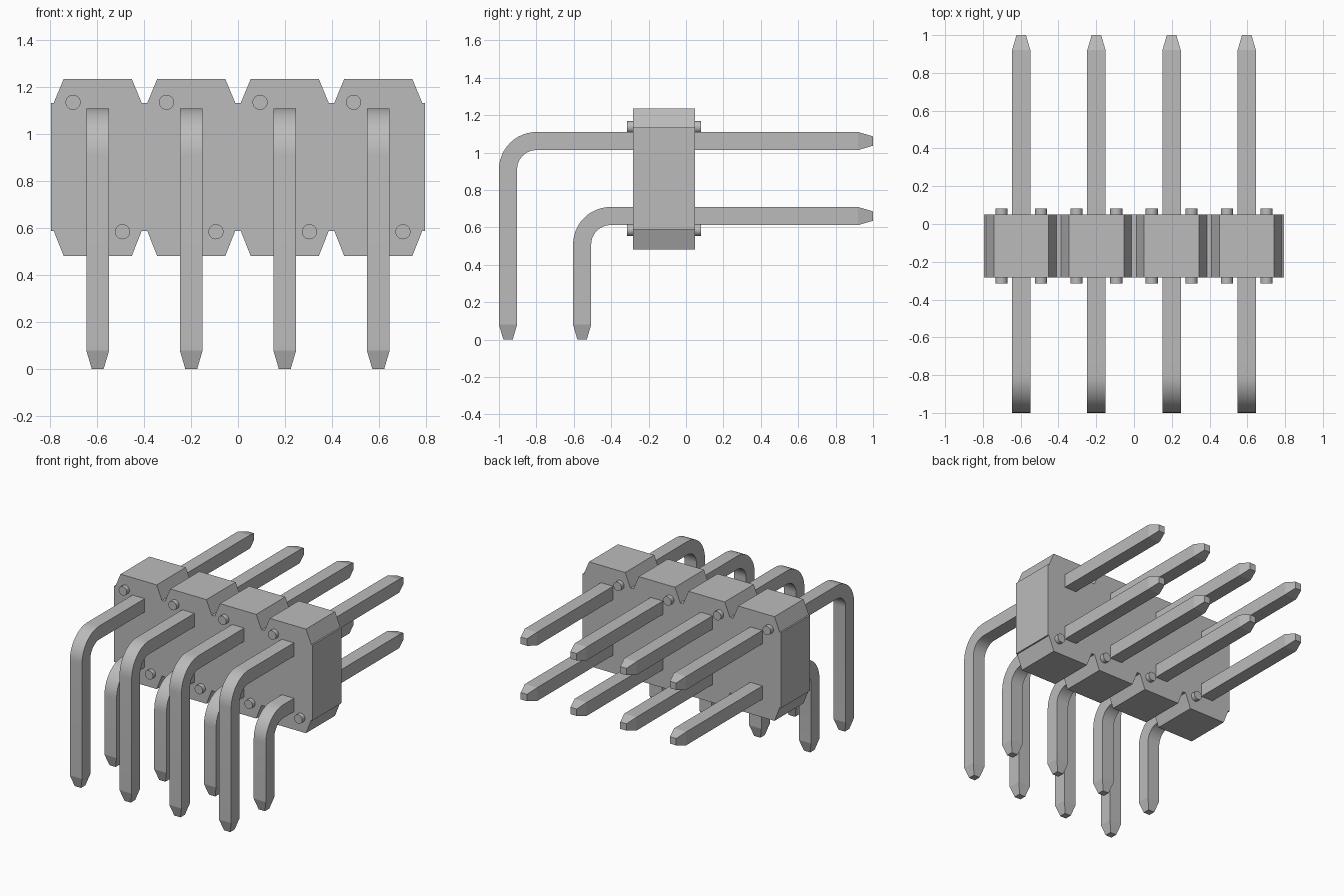
import bpy, bmesh, math
from mathutils import Vector

if "Cube" in bpy.data.objects:
    bpy.data.objects.remove(bpy.data.objects["Cube"], do_unlink=True)

grey = bpy.data.materials.new("plain grey")
grey.use_nodes = True
colour = (0.5, 0.5, 0.5, 1)
grey.diffuse_color = colour
grey.node_tree.nodes["Principled BSDF"].inputs["Base Color"].default_value = colour

PITCH = 0.398
COLUMNS = [(i - 1.5) * PITCH for i in range(4)]
Y_FRONT, Y_BACK = -0.283, 0.049      # housing depth


def finish(bm, name, angle=None):
    bmesh.ops.recalc_face_normals(bm, faces=bm.faces)
    mesh = bpy.data.meshes.new(name)
    bm.to_mesh(mesh)
    bm.free()
    mesh.materials.append(grey)
    obj = bpy.data.objects.new(name, mesh)
    bpy.context.collection.objects.link(obj)
    if angle:
        bpy.ops.object.select_all(action='DESELECT')
        obj.select_set(True)
        bpy.context.view_layer.objects.active = obj
        bpy.ops.object.shade_smooth_by_angle(angle=math.radians(angle))
    return obj


# Housing: toothed outline extruded from front to back
def housing():
    top, bottom = [], []
    for x in COLUMNS:
        for dx, zt, zb in ((-0.187, 1.134, 0.588), (-0.145, 1.235, 0.482),
                           (0.145, 1.235, 0.482), (0.187, 1.134, 0.588)):
            top.append((x + dx, zt))
            bottom.append((x + dx, zb))
    top = [(-0.795, 1.134)] + top + [(0.795, 1.134)]
    bottom = [(-0.795, 0.588)] + bottom + [(0.795, 0.588)]
    bm = bmesh.new()
    face = bm.faces.new([bm.verts.new((x, Y_FRONT, z)) for x, z in top + bottom[::-1]])
    out = bmesh.ops.extrude_face_region(bm, geom=[face])
    verts = [g for g in out["geom"] if isinstance(g, bmesh.types.BMVert)]
    bmesh.ops.translate(bm, verts=verts, vec=(0, Y_BACK - Y_FRONT, 0))
    finish(bm, "housing")


# Bent square pin: section swept from the back tip, round the bend, to the foot
def pin(name, x, y, z):
    half, tip, taper, radius, steps = 0.0485, 0.025, 0.08, 0.152, 12
    stations = [(1.0, z, 0, tip), (1.0 - taper, z, 0, half)]
    cy, cz = y + radius, z - radius
    for i in range(steps + 1):
        a = math.pi / 2 * i / steps
        stations.append((cy - radius * math.sin(a), cz + radius * math.cos(a), a, half))
    stations += [(y, taper, math.pi / 2, half), (y, 0, math.pi / 2, tip)]
    bm = bmesh.new()
    rings = []
    for sy, sz, a, h in stations:
        out = Vector((0, -math.sin(a), math.cos(a)))
        centre = Vector((x, sy, sz))
        rings.append([bm.verts.new(centre + Vector((u * h, 0, 0)) + out * v * h)
                      for u, v in ((-1, -1), (1, -1), (1, 1), (-1, 1))])
    for r, s in zip(rings, rings[1:]):
        for k in range(4):
            n = (k + 1) % 4
            bm.faces.new((r[k], r[n], s[n], s[k]))
    bm.faces.new(rings[0])
    bm.faces.new(rings[-1])
    finish(bm, name, 12)


# Round stand-off peg on one face of the housing
def peg(name, x, z, y0, y1):
    bm = bmesh.new()
    bmesh.ops.create_cone(bm, cap_ends=True, segments=32, radius1=0.032,
                          radius2=0.032, depth=y1 - y0)
    for v in bm.verts:
        px, py, pz = v.co
        v.co = (x + px, (y0 + y1) / 2 + pz, z + py)
    finish(bm, name, 30)


housing()
for i, cx in enumerate(COLUMNS, 1):
    pin(f"upper_pin_{i}", cx, -0.9515, 1.0615)
    pin(f"lower_pin_{i}", cx, -0.5555, 0.6605)
    for row, dx, pz in (("upper", -0.105, 1.136), ("lower", 0.105, 0.585)):
        peg(f"{row}_front_peg_{i}", cx + dx, pz, Y_FRONT - 0.032, Y_FRONT + 0.01)
        peg(f"{row}_back_peg_{i}", cx + dx, pz, Y_BACK - 0.01, Y_BACK + 0.032)
